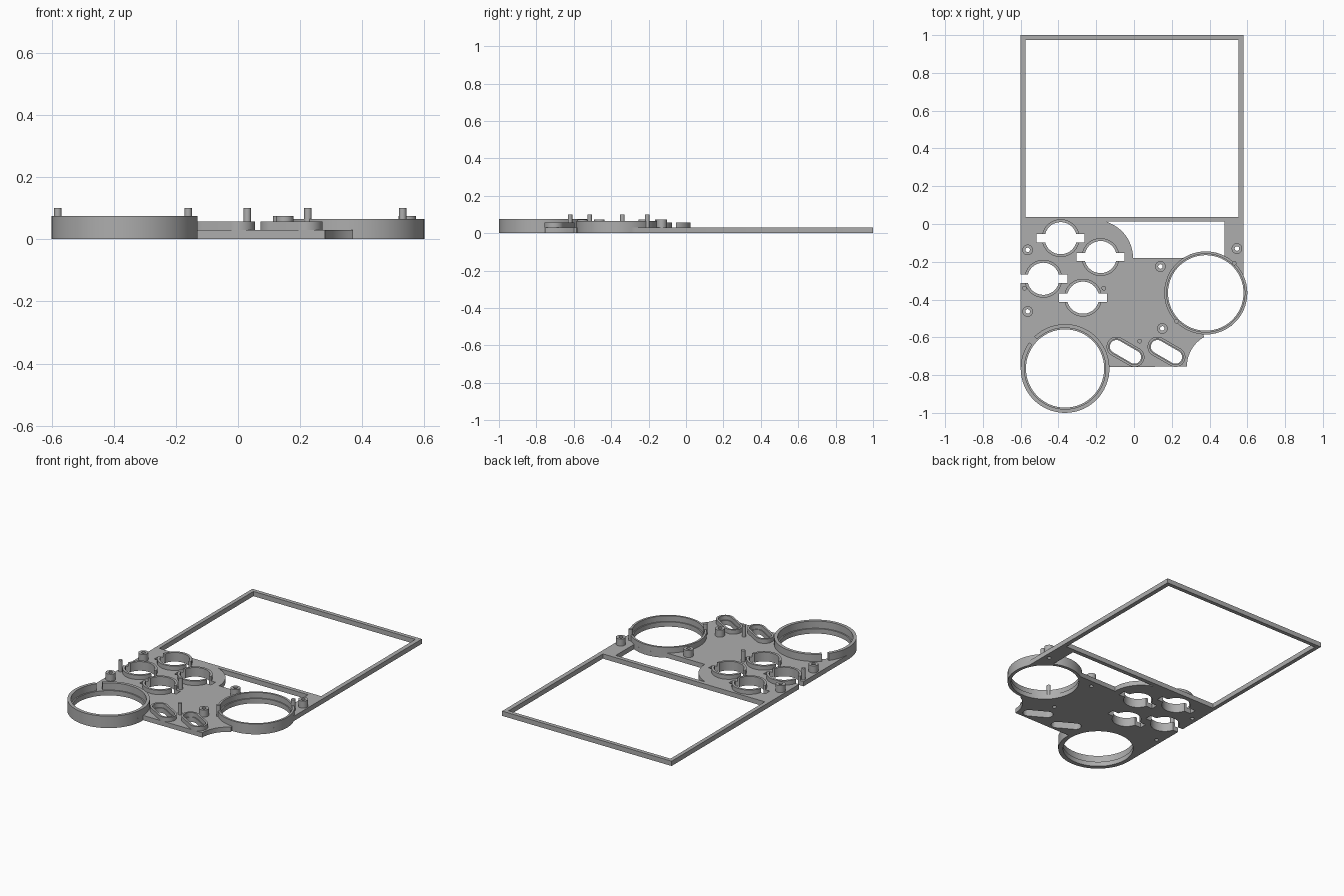
import bpy, bmesh
from math import radians, degrees, sin, cos, asin

if "Cube" in bpy.data.objects:
    bpy.data.objects.remove(bpy.data.objects["Cube"])

GREY = (0.42, 0.42, 0.42, 1)
mat = bpy.data.materials.new("plain grey plastic")
mat.use_nodes = True
mat.diffuse_color = GREY
mat.node_tree.nodes["Principled BSDF"].inputs["Base Color"].default_value = GREY

PLATE = 0.03      # plate thickness
COLLAR = 0.057    # top of the button and slot collars


def arc(c, r, a, b):
    """Points on a circle from angle a to angle b, in degrees."""
    n = max(2, round(abs(b - a) / 6))
    angles = [radians(a + (b - a) * i / n) for i in range(n + 1)]
    return [(c[0] + r * cos(t), c[1] + r * sin(t)) for t in angles]


def circle(c, r):
    return arc(c, r, 0, 360)[:-1]


def rect(x0, x1, y0, y1):
    return [(x0, y0), (x1, y0), (x1, y1), (x0, y1)]


def capsule(c, half, r, tilt):
    dx, dy = half * cos(radians(tilt)), half * sin(radians(tilt))
    return (arc((c[0] + dx, c[1] + dy), r, tilt - 90, tilt + 90)
            + arc((c[0] - dx, c[1] - dy), r, tilt + 90, tilt + 270))


def band(c, r_out, r_in, a, b, inset=0):
    """Outline of an arc-shaped wall; inset narrows the inner arc."""
    return arc(c, r_out, a, b) + arc(c, r_in, b - inset, a + inset)


def slab(name, loops, z0, z1):
    """Fill outlines (with inner loops as holes) and extrude them upward."""
    bm = bmesh.new()
    edges = []
    for pts in loops:
        vs = [bm.verts.new((x, y, z0)) for x, y in pts]
        edges += [bm.edges.new((v, vs[i - 1])) for i, v in enumerate(vs)]
    bmesh.ops.triangle_fill(bm, use_beauty=True, edges=edges, normal=(0, 0, 1))
    top = bmesh.ops.extrude_face_region(bm, geom=bm.faces[:])["geom"]
    bmesh.ops.translate(bm, vec=(0, 0, z1 - z0),
                        verts=[g for g in top if isinstance(g, bmesh.types.BMVert)])
    bmesh.ops.recalc_face_normals(bm, faces=bm.faces[:])
    mesh = bpy.data.meshes.new(name)
    bm.to_mesh(mesh)
    bm.free()
    mesh.materials.append(mat)
    mesh.shade_smooth()
    mesh.set_sharp_from_angle(angle=radians(30))
    obj = bpy.data.objects.new(name, mesh)
    bpy.context.collection.objects.link(obj)
    return obj


# Layout
LEFT_DIAL, LEFT_R = (-0.365, -0.765), 0.235
RIGHT_DIAL, RIGHT_R = (0.38, -0.365), 0.22
BUTTONS = [(-0.388, -0.075), (-0.177, -0.175), (-0.27, -0.39)]
EDGE_BUTTON = (-0.48, -0.29)
SLOTS = [(-0.045, -0.677), (0.172, -0.677)]
POSTS = [(-0.563, -0.137), (-0.563, -0.463), (0.14, -0.225),
         (0.15, -0.553), (0.545, -0.13)]
PINS = [(-0.58, -0.34), (-0.16, -0.34), (0.03, -0.62),
        (0.225, -0.515), (0.53, -0.207)]
BORE, WALL, NOTCH, REACH = 0.085, 0.1, 0.022, 0.127
BORE_A = degrees(asin(NOTCH / BORE))
WALL_A = degrees(asin(NOTCH / WALL))


def keyhole(c, reach_left=REACH):
    """Round hole with a notch on each side, from upper left to lower left."""
    x, y = c
    return ([(x - reach_left, y + NOTCH)]
            + arc(c, BORE, 180 - BORE_A, BORE_A)
            + [(x + REACH, y + NOTCH), (x + REACH, y - NOTCH)]
            + arc(c, BORE, -BORE_A, BORE_A - 180)
            + [(x - reach_left, y - NOTCH)])


# Face plate with screen frame: outer outline, then its openings
outline = ([(0.58, 1), (-0.6, 1)]
           + keyhole(EDGE_BUTTON, 0.12)
           + arc(LEFT_DIAL, LEFT_R, 180, 362)
           + arc((0.46, -0.755), 0.18, 180, 120)
           + arc(RIGHT_DIAL, RIGHT_R, -93, 24.6))
screen = rect(-0.575, 0.552, 0.038, 0.975)
window = (arc((-0.205, -0.18), 0.2, 72, 0)
          + arc(RIGHT_DIAL, RIGHT_R, 122.8, 63)
          + [(0.48, 0.012)])
window[0] = (window[0][0], 0.012)
holes = [screen, window, circle(LEFT_DIAL, 0.207), circle(RIGHT_DIAL, 0.2)]
holes += [keyhole(c) for c in BUTTONS]
holes += [capsule(c, 0.055, 0.035, -30) for c in SLOTS]
holes += [circle(c, 0.012) for c in POSTS]
slab("face_plate", [outline] + holes, 0, PLATE)

# Dial walls; the left one has a wire gap
slab("left_dial_wall", [band(LEFT_DIAL, LEFT_R, 0.215, 144, 494)], PLATE, 0.075)
slab("right_dial_wall", [circle(RIGHT_DIAL, RIGHT_R), circle(RIGHT_DIAL, 0.207)],
     PLATE, 0.065)

# Split collars around the buttons
for i, c in enumerate(BUTTONS + [EDGE_BUTTON], 1):
    for side, start in (("back", 0), ("front", 180)):
        slab(f"button_collar_{side}_{i}",
             [band(c, WALL, BORE, start + WALL_A, start + 180 - WALL_A,
                   BORE_A - WALL_A)], PLATE, COLLAR)

# Collars around the tilted slots
for i, c in enumerate(SLOTS, 1):
    slab(f"slot_collar_{i}", [capsule(c, 0.055, 0.0525, -30),
                              capsule(c, 0.055, 0.04, -30)], PLATE, COLLAR)

# Screw posts and locating pins
for i, c in enumerate(POSTS, 1):
    slab(f"screw_post_{i}", [circle(c, 0.028), circle(c, 0.012)], PLATE, 0.074)
for i, c in enumerate(PINS, 1):
    slab(f"locating_pin_{i}", [circle(c, 0.012)], PLATE, 0.1)
